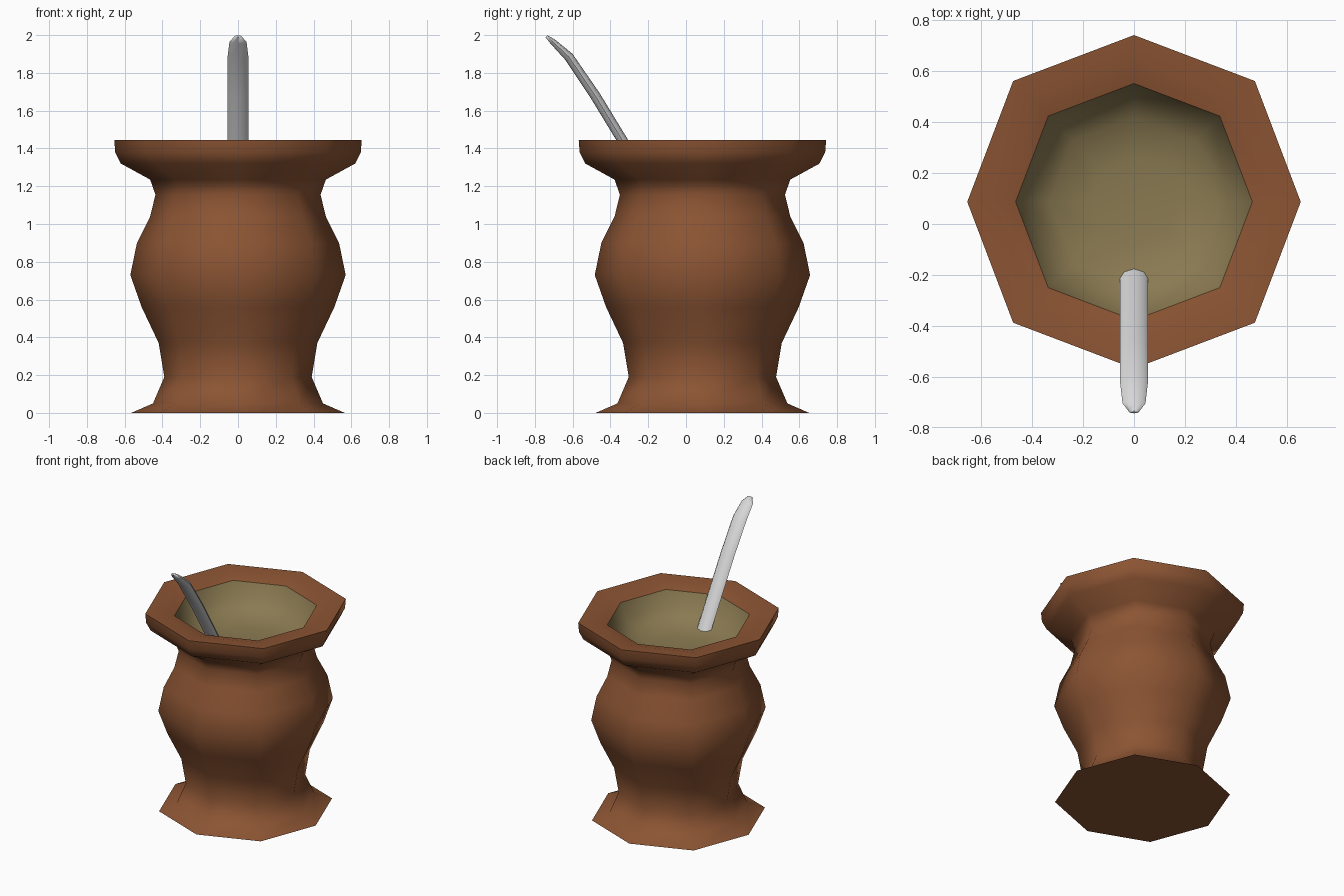
import bpy, bmesh, math
from mathutils import Vector

if "Cube" in bpy.data.objects:
    bpy.data.objects.remove(bpy.data.objects["Cube"])

SIDES = 8
CENTRE_Y = 0.087


def material(name, rgb):
    m = bpy.data.materials.new(name)
    m.diffuse_color = (*rgb, 1)
    m.use_nodes = True
    m.node_tree.nodes["Principled BSDF"].inputs["Base Color"].default_value = m.diffuse_color
    return m


brown = material("brown_clay", (0.26, 0.089, 0.033))
olive = material("olive_leaf", (0.255, 0.195, 0.084))
steel = material("pale_steel", (0.68, 0.68, 0.68))


def loft(name, rings, mat, cap_start=False, cap_end=False, angle=60):
    """Join rings of points with quads, optionally capping the ends."""
    bm = bmesh.new()
    loops = [[bm.verts.new(p) for p in ring] for ring in rings]
    for a, b in zip(loops, loops[1:]):
        for i in range(SIDES):
            j = (i + 1) % SIDES
            bm.faces.new((a[i], a[j], b[j], b[i]))
    if cap_start:
        bm.faces.new(loops[0][::-1])
    if cap_end:
        bm.faces.new(loops[-1])
    mesh = bpy.data.meshes.new(name)
    bm.to_mesh(mesh)
    bm.free()
    obj = bpy.data.objects.new(name, mesh)
    bpy.context.collection.objects.link(obj)
    mesh.materials.append(mat)
    bpy.ops.object.select_all(action='DESELECT')
    obj.select_set(True)
    bpy.context.view_layer.objects.active = obj
    bpy.ops.object.shade_smooth_by_angle(angle=math.radians(angle))
    return obj


def octagon(r, z):
    # corners lie on the axes; diagonal corners sit slightly further out
    ring = []
    for i in range(SIDES):
        t = math.tau * i / SIDES
        k = r * (1.025 if i % 2 else 1)
        ring.append((k * math.cos(t), CENTRE_Y + k * math.sin(t), z))
    return ring


# Cup: flared foot, round belly, narrow neck, wide lip sloping inward
cup_profile = [(0.565, 0), (0.45, 0.05), (0.39, 0.19), (0.42, 0.37),
               (0.51, 0.56), (0.57, 0.73), (0.535, 0.90), (0.465, 1.04),
               (0.437, 1.155), (0.465, 1.235), (0.62, 1.32), (0.65, 1.38),
               (0.655, 1.445), (0.56, 1.44), (0.465, 1.415)]
loft("cup", [octagon(r, z) for r, z in cup_profile], brown, cap_start=True)

# Leaf filling: shallow bowl inside the lip
fill_profile = [(0.465, 1.415), (0.42, 1.31), (0.33, 1.24), (0.17, 1.215)]
loft("leaf_filling", [octagon(r, z) for r, z in fill_profile], olive, cap_end=True)

# Straw: flattened tube along a gently bent path (y, z, half width, half thickness)
path = [(-0.13, 1.10, 0.055, 0.027), (-0.338, 1.445, 0.055, 0.027),
        (-0.478, 1.675, 0.055, 0.027), (-0.62, 1.885, 0.055, 0.025),
        (-0.705, 1.965, 0.045, 0.016), (-0.739, 1.994, 0.018, 0.007)]
rings = []
for i, (y, z, w, t) in enumerate(path):
    p, q = path[max(i - 1, 0)], path[min(i + 1, len(path) - 1)]
    d = Vector((0, q[0] - p[0], q[1] - p[1])).normalized()
    side = Vector((1, 0, 0))
    up = d.cross(side)
    rings.append([Vector((0, y, z)) + side * w * math.cos(a) + up * t * math.sin(a)
                  for a in (math.tau * k / SIDES for k in range(SIDES))])
loft("straw", rings, steel, cap_start=True, cap_end=True, angle=70)
